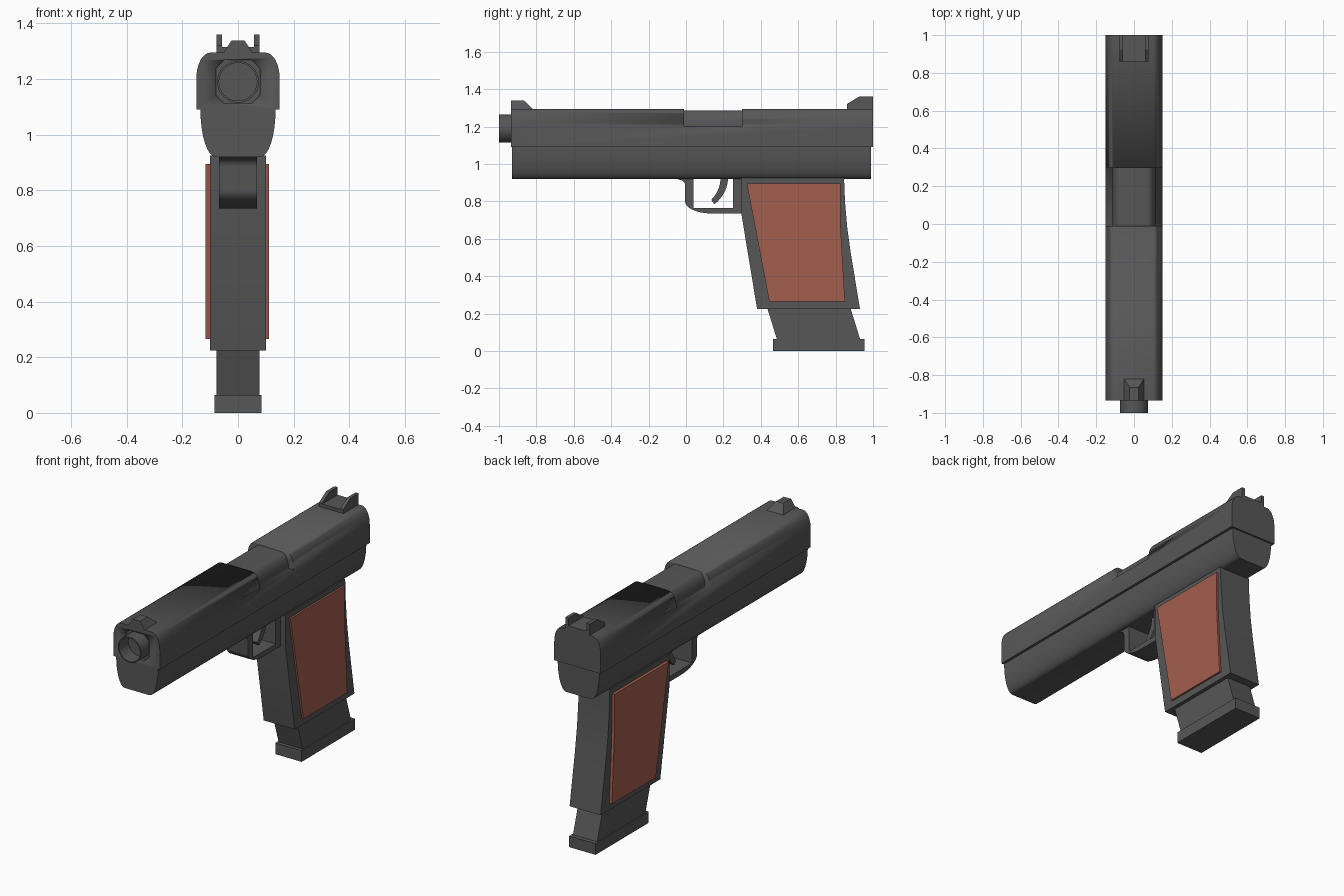
import bpy, bmesh, math
from mathutils import Vector

if "Cube" in bpy.data.objects:
    bpy.data.objects.remove(bpy.data.objects["Cube"])


def material(name, color):
    m = bpy.data.materials.new(name)
    m.diffuse_color = (*color, 1)
    m.use_nodes = True
    m.node_tree.nodes["Principled BSDF"].inputs["Base Color"].default_value = m.diffuse_color
    return m


STEEL = material("dark grey steel", (0.095, 0.095, 0.098))
WOOD = material("red brown grip", (0.366, 0.114, 0.076))


def finish(name, bm, mat):
    """Turn a bmesh into a named object with smooth curves and sharp edges."""
    bmesh.ops.recalc_face_normals(bm, faces=bm.faces)
    mesh = bpy.data.meshes.new(name)
    bm.to_mesh(mesh)
    bm.free()
    mesh.materials.append(mat)
    ob = bpy.data.objects.new(name, mesh)
    bpy.context.collection.objects.link(ob)
    bpy.ops.object.select_all(action='DESELECT')
    ob.select_set(True)
    bpy.context.view_layer.objects.active = ob
    bpy.ops.object.shade_smooth_by_angle(angle=math.radians(30))
    return ob


def extrude(name, points, axis, a, b, mat=STEEL):
    """Prism: 'x' takes (y, z) points, 'y' takes (x, z) points."""
    bm = bmesh.new()
    verts = [bm.verts.new((a, p, q) if axis == 'x' else (p, a, q)) for p, q in points]
    face = bm.faces.new(verts)
    new = bmesh.ops.extrude_face_region(bm, geom=[face])['geom']
    move = Vector((b - a, 0, 0) if axis == 'x' else (0, b - a, 0))
    bmesh.ops.translate(bm, vec=move, verts=[v for v in new if isinstance(v, bmesh.types.BMVert)])
    return finish(name, bm, mat)


def mirrored(half):
    """Complete a right-hand (x, z) profile with its left-hand half."""
    return half + [(-x, z) for x, z in reversed(half)]


def arc(cx, cz, rx, rz, a0, a1, n=8):
    angles = [math.radians(a0 + (a1 - a0) * i / n) for i in range(n + 1)]
    return [(cx + rx * math.cos(t), cz + rz * math.sin(t)) for t in angles]


def cut(ob, cutter):
    cutter.hide_render = True
    cutter.hide_set(True)
    mod = ob.modifiers.new("cut", 'BOOLEAN')
    mod.operation = 'DIFFERENCE'
    mod.solver = 'EXACT'
    mod.object = cutter


# Slide with ejection port and muzzle recess
slide = extrude("slide", mirrored([(0.15, 1.09)] + arc(0.10, 1.2, 0.05, 0.095, 0, 90)),
                'y', -0.935, 1.0)
cut(slide, extrude("port_cutter", [(-0.01, 1.2), (0.30, 1.2), (0.30, 1.5), (-0.01, 1.5)],
                   'x', -0.3, 0.3))
cut(slide, extrude("muzzle_cutter",
                   mirrored([(0.05, 1.113), (0.079, 1.142), (0.079, 1.239), (0.05, 1.268)]),
                   'y', -1.1, -0.915))

# Chamber visible in the port
extrude("chamber", mirrored([(0.115, 1.15)] + arc(0.07, 1.21, 0.045, 0.075, 0, 90)),
        'y', -0.02, 0.31)

# Frame under the slide
extrude("frame", mirrored(arc(0.08, 1.09, 0.055, 0.17, -90, 0)), 'y', -0.93, 0.99)

# Barrel as a revolved hollow tube
bm = bmesh.new()
section = [(0, -0.70), (0.068, -0.70), (0.068, -1.0), (0.075, -1.0), (0.075, -0.9)]
verts = [bm.verts.new((r, y, 1.19)) for r, y in section]
edges = [bm.edges.new(pair) for pair in zip(verts, verts[1:])]
bmesh.ops.spin(bm, geom=verts + edges, cent=(0, 0, 1.19), axis=(0, 1, 0),
               angle=math.tau, steps=32, use_merge=True)
bmesh.ops.remove_doubles(bm, verts=bm.verts, dist=0.0005)
finish("barrel", bm, STEEL)

# Front sight: ramp narrowing to the top
bm = bmesh.new()
bmesh.ops.convex_hull(bm, input=[bm.verts.new((s * x, y, z)) for s in (-1, 1) for x, y, z in
                                 ((0.055, -0.935, 1.29), (0.055, -0.815, 1.29),
                                  (0.024, -0.935, 1.338), (0.024, -0.865, 1.338))])
bmesh.ops.dissolve_limit(bm, angle_limit=0.02, verts=bm.verts, edges=bm.edges)
finish("front_sight", bm, STEEL)

# Rear sight: base with two ears
extrude("rear_sight_base", [(0.86, 1.29), (1.0, 1.29), (1.0, 1.315), (0.86, 1.315)],
        'x', -0.077, 0.077)
for side, s in (("left", -1), ("right", 1)):
    extrude("rear_sight_ear_" + side,
            [(0.86, 1.29), (1.0, 1.29), (1.0, 1.36), (0.925, 1.36), (0.86, 1.32)],
            'x', s * 0.058, s * 0.078)

# Trigger guard
guard = [(-0.065, 0.925), (-0.04, 0.917)] + arc(-0.035, 0.885, 0.03, 0.03, 70, 0, 4)
guard += arc(0.14, 0.80, 0.145, 0.065, 180, 270, 10)
guard += [(0.31, 0.735), (0.31, 0.925), (0.25, 0.925), (0.25, 0.765),
          (0.04, 0.765), (0.04, 0.925)]
extrude("trigger_guard", guard, 'x', -0.068, 0.068)

# Curved trigger
extrude("trigger", arc(0.02, 0.93, 0.205, 0.19, 0, -50) + arc(0.02, 0.93, 0.165, 0.17, -46, 0),
        'x', -0.03, 0.03)

# Grip body
extrude("grip", [(0.295, 0.925), (0.295, 0.74), (0.38, 0.225), (0.93, 0.225), (0.88, 0.53),
                 (0.862, 0.66), (0.85, 0.80), (0.845, 0.925)], 'x', -0.10, 0.10)

# Grip panels
panel = [(0.325, 0.895), (0.445, 0.265), (0.85, 0.265), (0.833, 0.55), (0.825, 0.70),
         (0.825, 0.895)]
extrude("grip_panel_left", panel, 'x', -0.09, -0.117, WOOD)
extrude("grip_panel_right", panel, 'x', 0.09, 0.111, WOOD)

# Magazine and its base plate
extrude("magazine", [(0.425, 0.26), (0.49, 0.05), (0.935, 0.05), (0.87, 0.26)],
        'x', -0.078, 0.078)
extrude("magazine_base", [(0.465, 0), (0.955, 0), (0.955, 0.065), (0.465, 0.065)],
        'x', -0.085, 0.085)
